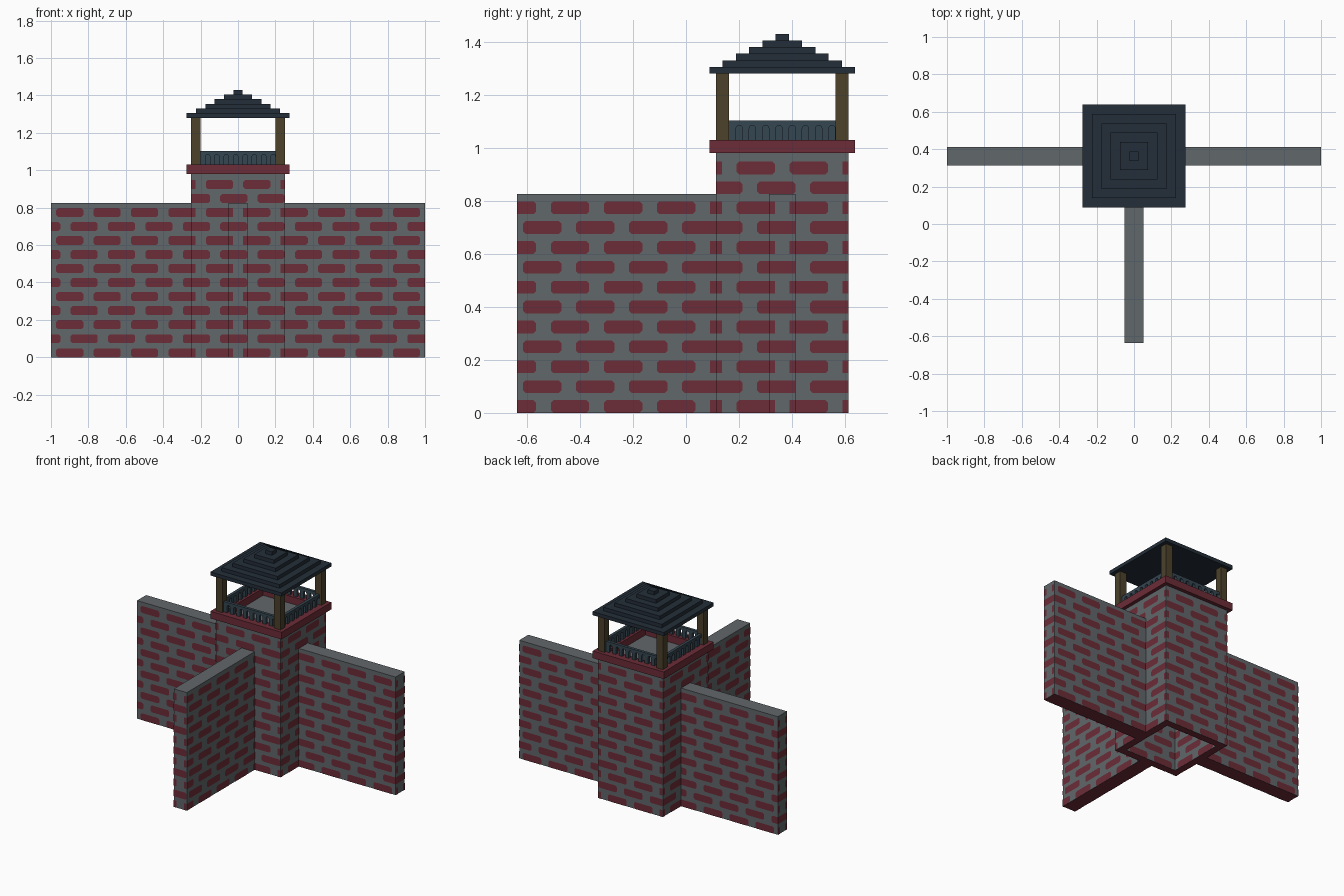
import bpy, bmesh, math
from mathutils import Vector, Matrix

if "Cube" in bpy.data.objects:
    bpy.data.objects.remove(bpy.data.objects["Cube"], do_unlink=True)

CY = 0.363            # y of the tower centre
ROW = 0.075           # height of one brick course
WALL_H = 0.825
TOWER_H = 0.98


def material(name, rgb):
    m = bpy.data.materials.new(name)
    m.use_nodes = True
    m.diffuse_color = (*rgb, 1)
    m.node_tree.nodes["Principled BSDF"].inputs["Base Color"].default_value = (*rgb, 1)
    return m


BRICK = material("brick red", (0.150, 0.025, 0.038))
MORTAR = material("mortar grey", (0.120, 0.135, 0.143))
ROOF = material("roof slate", (0.017, 0.027, 0.040))
RAIL = material("rail blue grey", (0.036, 0.061, 0.082))
WOOD = material("post brown", (0.072, 0.053, 0.024))


def finish(name, bm, *mats):
    me = bpy.data.meshes.new(name)
    bm.to_mesh(me)
    bm.free()
    for m in mats:
        me.materials.append(m)
    ob = bpy.data.objects.new(name, me)
    bpy.context.collection.objects.link(ob)
    return ob


def add_box(bm, lo, hi):
    lo, hi = Vector(lo), Vector(hi)
    mat = Matrix.Translation((lo + hi) / 2) @ Matrix.Diagonal((*(hi - lo), 1))
    bmesh.ops.create_cube(bm, size=1, matrix=mat)


def box(name, lo, hi, mat):
    bm = bmesh.new()
    add_box(bm, lo, hi)
    return finish(name, bm, mat)


def ring(name, outer, inner, z0, z1, *mats):
    """Square tube around the tower axis; downward faces take the last material."""
    bm = bmesh.new()
    loops = []
    for r, z in ((outer, z0), (outer, z1), (inner, z1), (inner, z0)):
        loops.append([bm.verts.new((sx * r, CY + sy * r, z))
                      for sx, sy in ((-1, -1), (1, -1), (1, 1), (-1, 1))])
    for a in range(4):
        la, lb = loops[a], loops[(a + 1) % 4]
        for i in range(4):
            j = (i + 1) % 4
            bm.faces.new((la[i], la[j], lb[j], lb[i]))
    bmesh.ops.recalc_face_normals(bm, faces=bm.faces)
    for f in bm.faces:
        f.material_index = len(mats) - 1 if f.normal.z < -0.5 else 0
    return finish(name, bm, *mats)


def add_bricks(bm, axis, pos, sign, u0, u1, z1, even, odd, z0=0.0):
    """Thin brick plates on the plane axis = pos, facing sign, running from u0 to u1."""
    d = pos + sign * 0.0015
    for k in range(math.floor(z0 / ROW + 0.5), math.floor((z1 - 0.02) / ROW) + 1):
        start = odd if k % 2 else even
        n = math.floor((u0 - start) / 0.2)
        a = start + 0.2 * n
        while a < u1:
            lo, hi = max(a, u0), min(a + 0.145, u1)
            b, t = k * ROW, k * ROW + 0.048
            if hi - lo > 0.004:
                cl = 0.01 if lo == a and hi - lo > 0.025 else 0
                cr = 0.01 if hi < u1 and hi - lo > 0.025 else 0
                pts = []
                for u, z, c, s, v in ((lo, b, cl, 1, 1), (hi, b, cr, -1, 1),
                                      (hi, t, cr, -1, -1), (lo, t, cl, 1, -1)):
                    # chamfered corner, ordered around the outline
                    pair = [(u, z + v * c), (u + s * c, z)]
                    if s * v < 0:
                        pair.reverse()
                    pts += pair if c else [(u, z)]
                vs = [bm.verts.new((u, d, z) if axis == "y" else (d, u, z)) for u, z in pts]
                f = bm.faces.new(vs)
                f.normal_update()
                if f.normal["xyz".index(axis)] * sign < 0:
                    f.normal_flip()
            a += 0.2


# Brick phases: along x, along y on the tower, along y on the front wall
PX = (-0.172, -0.095)
PY = (CY - 0.172, CY - 0.095)
PF = (-0.71, -0.615)


def brick_wall(name, lo, hi, faces):
    bm = bmesh.new()
    add_box(bm, lo, hi)
    bm.normal_update()
    for f in bm.faces:
        f.material_index = 1 if f.normal.z < -0.5 else 0
    finish(name, bm, MORTAR, BRICK)
    bm = bmesh.new()
    for axis, sign, phase in faces:
        i = "xy".index(axis)
        pos = hi[i] if sign > 0 else lo[i]
        add_bricks(bm, axis, pos, sign, lo[1 - i], hi[1 - i], hi[2], *phase)
    finish(name + "_bricks", bm, BRICK)


# Three walls that meet at the tower
T = 0.05
brick_wall("left_wall", (0.25, CY - T, 0), (1, CY + T, WALL_H),
           (("y", -1, PX), ("y", 1, PX), ("x", 1, PY)))
brick_wall("right_wall", (-1, CY - T, 0), (-0.25, CY + T, WALL_H),
           (("y", -1, PX), ("y", 1, PX), ("x", -1, PY)))
brick_wall("front_wall", (-T, -0.637, 0), (T, CY - 0.25, WALL_H),
           (("x", -1, PF), ("x", 1, PF), ("y", -1, PX)))

# Hollow tower shaft with bricks inside and out
ring("tower_shaft", 0.25, 0.2, 0, TOWER_H, MORTAR, BRICK)
bm = bmesh.new()
for s in (-1, 1):
    add_bricks(bm, "y", CY + s * 0.25, s, -0.25, 0.25, TOWER_H, *PX)
    add_bricks(bm, "x", s * 0.25, s, CY - 0.25, CY + 0.25, TOWER_H, *PY)
    add_bricks(bm, "y", CY + s * 0.2, -s, -0.2, 0.2, 0.92, *PX)
    add_bricks(bm, "x", s * 0.2, -s, CY - 0.2, CY + 0.2, 0.92, *PY)
finish("tower_bricks", bm, BRICK)

# Platform floor and the red ledge around it
box("tower_floor", (-0.2, CY - 0.2, 0.93), (0.2, CY + 0.2, TOWER_H), MORTAR)
ring("tower_ledge", 0.275, 0.2, TOWER_H, 1.03, BRICK)

# Corner posts
for sx, nx in ((-1, "right"), (1, "left")):
    for sy, ny in ((-1, "front"), (1, "back")):
        x, y = sx * 0.225, CY + sy * 0.225
        box(f"{ny}_{nx}_post", (x - 0.025, y - 0.025, 1.03), (x + 0.025, y + 0.025, 1.28), WOOD)


# Railings with a row of arched openings
def railing(name, turn):
    w, n = 0.024, 8
    outline = [(-0.2, 1.03)]
    for i in range(n):
        c = -0.2 + 0.05 * i + 0.0375
        outline.append((c - w / 2, 1.03))
        for j in range(7):
            ang = math.pi * (1 - j / 6)
            outline.append((c + w / 2 * math.cos(ang), 1.073 + w / 2 * math.sin(ang)))
        outline.append((c + w / 2, 1.03))
    outline += [(0.2, 1.03), (0.2, 1.103), (-0.2, 1.103)]
    bm = bmesh.new()
    f = bm.faces.new([bm.verts.new((u, -0.235, z)) for u, z in outline])
    ext = bmesh.ops.extrude_face_region(bm, geom=[f])
    moved = [v for v in ext["geom"] if isinstance(v, bmesh.types.BMVert)]
    bmesh.ops.translate(bm, verts=moved, vec=(0, 0.02, 0))
    bmesh.ops.recalc_face_normals(bm, faces=bm.faces)
    bm.transform(Matrix.Translation((0, CY, 0)) @ Matrix.Rotation(turn * math.pi / 2, 4, "Z"))
    finish(name, bm, RAIL)


for turn, side in enumerate(("front", "left", "back", "right")):
    railing(side + "_railing", turn)

# Stepped roof
for i in range(6):
    r, z = 0.275 - 0.05 * i, 1.28 + 0.025 * i
    box(f"roof_step_{i + 1}", (-r, CY - r, z), (r, CY + r, z + 0.025), ROOF)
